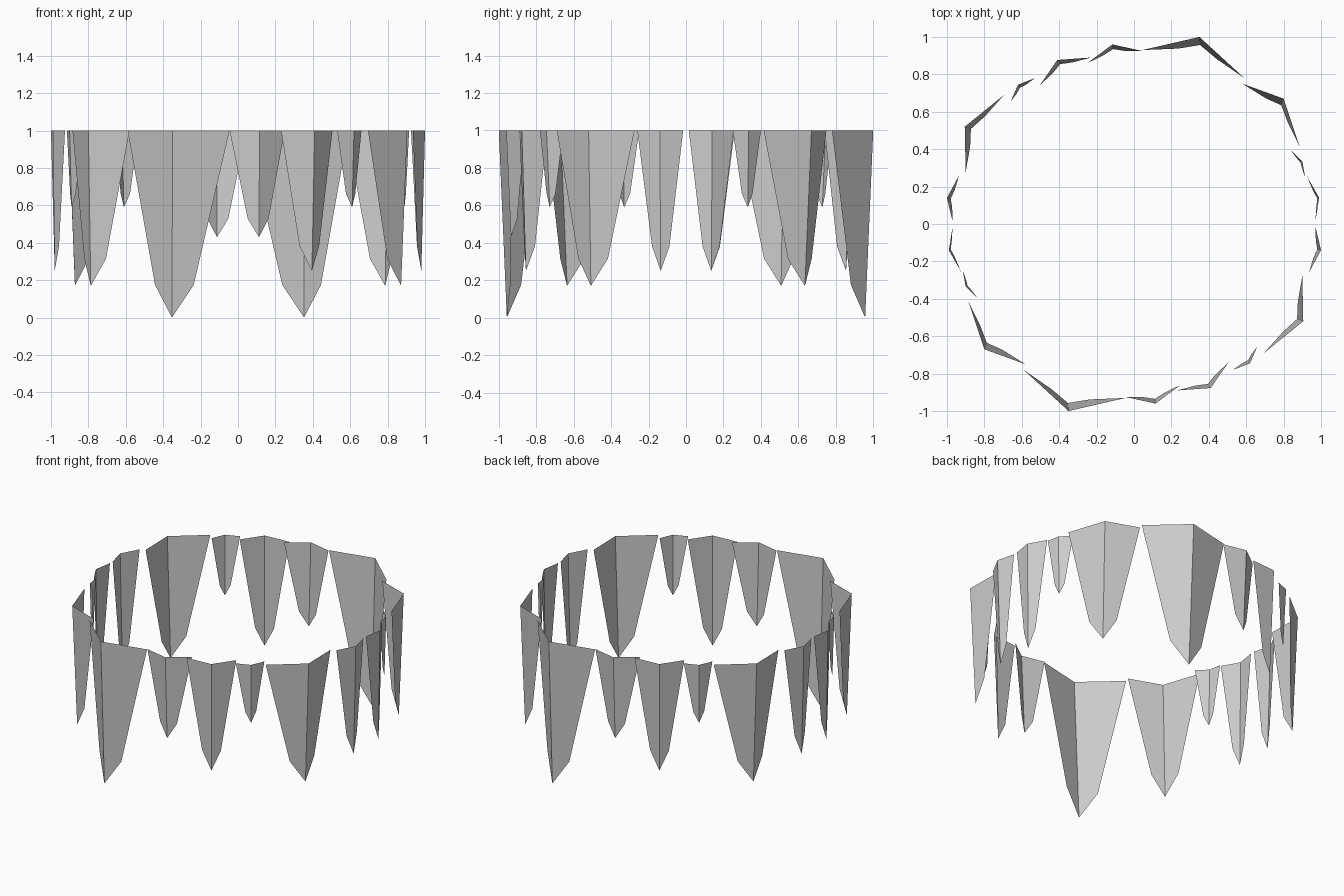
import bpy
from mathutils import Vector

# Half of the ring; the other half is the same set turned by 180 degrees.
# Each row: ridge top xy, first end xy, second end xy, tip xyz
SPIKES = [
    ((0.99, 0.14), (0.97, 0.015), (0.925, 0.255), (0.98, 0.135, 0.25)),
    ((0.90, 0.335), (0.915, 0.25), (0.835, 0.40), (0.89, 0.33, 0.59)),
    ((0.80, 0.67), (0.885, 0.415), (0.58, 0.75), (0.787, 0.635, 0.17)),
    ((0.35, 1.00), (0.59, 0.78), (0.045, 0.93), (0.353, 0.957, 0.0)),
    ((-0.115, 0.96), (0.045, 0.925), (-0.25, 0.86), (-0.112, 0.935, 0.43)),
    ((-0.41, 0.877), (-0.23, 0.89), (-0.505, 0.74), (-0.395, 0.855, 0.25)),
    ((-0.62, 0.745), (-0.53, 0.78), (-0.66, 0.655), (-0.61, 0.728, 0.59)),
    ((-0.905, 0.52), (-0.695, 0.69), (-0.90, 0.275), (-0.872, 0.508, 0.17)),
    ((-1.00, 0.14), (-0.935, 0.26), (-0.97, 0.015), (-0.98, 0.135, 0.25)),
]


def add_spike(name, ridge, end_a, end_b, tip, sign):
    """Folded hanging sheet: two flat facets meeting at a ridge and a point."""
    def turn(x, y, z):
        return Vector((sign * x, sign * y, z))
    top, point = turn(*ridge, 1.0), turn(*tip)
    a, b = turn(*end_a, 1.0), turn(*end_b, 1.0)
    low = point.lerp(top, 0.175)
    shoulder_a = low + (a - top) * 0.38
    shoulder_b = low + (b - top) * 0.38
    mesh = bpy.data.meshes.new(name)
    mesh.from_pydata([top, point, a, shoulder_a, b, shoulder_b], [],
                     [(0, 2, 3, 1), (0, 1, 5, 4)][::1])
    mesh.flip_normals()
    # Make the facets face away from the ring centre
    mesh.update()
    if mesh.polygons[0].normal.dot(Vector((top.x, top.y, 0))) < 0:
        mesh.flip_normals()
    obj = bpy.data.objects.new(name, mesh)
    bpy.context.collection.objects.link(obj)


# Ring of hanging spikes
for sign, side in ((1, "back"), (-1, "front")):
    for i, spike in enumerate(SPIKES):
        add_spike(f"{side}_spike_{i + 1}", *spike, sign)
